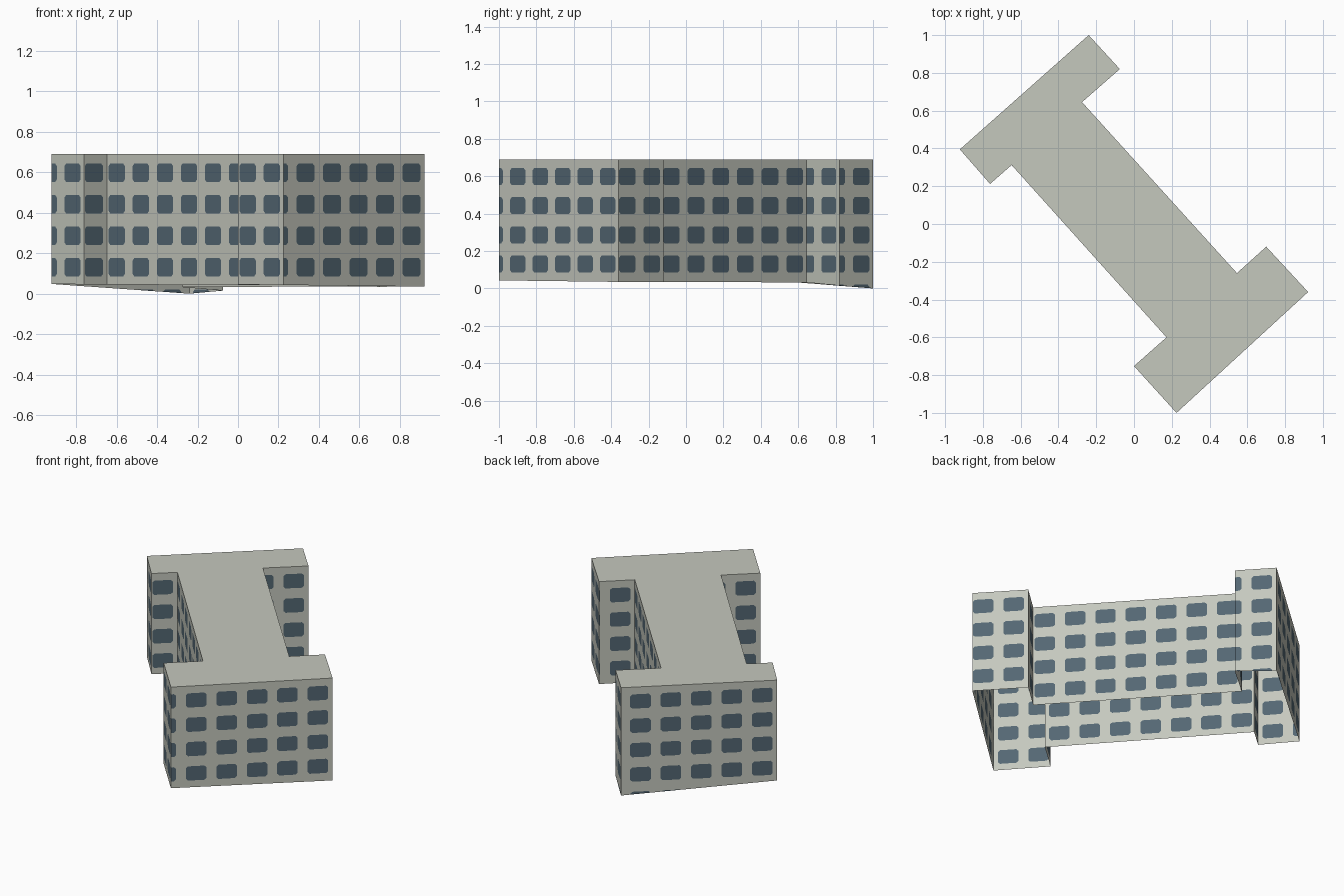
import bpy, bmesh
from mathutils import Vector, Matrix

if "Cube" in bpy.data.objects:
    bpy.data.objects.remove(bpy.data.objects["Cube"])

ROOF_Z = 0.69
TILE_W, TILE_H = 0.178, 0.1558      # window spacing
WIN_W, WIN_H, CHAMFER = 0.12, 0.091, 0.012
OFFSET = 0.026                      # wall end to first window
TOP_ROW_Z = 0.598                   # centre of the top window row

# Footprint, counter-clockwise: x, y, ground height of each corner
CORNERS = [
    (0.225, -1.0, 0.043), (0.922, -0.36, 0.035), (0.70, -0.12, 0.034),
    (0.545, -0.26, 0.036), (-0.275, 0.645, 0.032), (-0.075, 0.82, 0.015),
    (-0.24, 1.0, 0.0), (-0.922, 0.395, 0.048), (-0.762, 0.212, 0.046),
    (-0.648, 0.312, 0.045), (0.172, -0.60, 0.042), (0.0, -0.752, 0.045),
]


def material(name, color):
    m = bpy.data.materials.new(name)
    m.diffuse_color = (*color, 1)
    m.use_nodes = True
    m.node_tree.nodes["Principled BSDF"].inputs["Base Color"].default_value = m.diffuse_color
    return m


concrete = material("pale_concrete", (0.56, 0.58, 0.515))
glass = material("blue_grey_glass", (0.088, 0.136, 0.172))


def add_object(name, bm):
    mesh = bpy.data.meshes.new(name)
    bm.to_mesh(mesh)
    bm.free()
    mesh.materials.append(concrete)
    mesh.materials.append(glass)
    obj = bpy.data.objects.new(name, mesh)
    bpy.context.collection.objects.link(obj)


def add_tile(bm, cx, cz):
    """One wall tile with a chamfered window cut into it."""
    hw, hh, c = WIN_W / 2, WIN_H / 2, CHAMFER
    ring = [(-hw + c, -hh), (hw - c, -hh), (hw, -hh + c), (hw, hh - c),
            (hw - c, hh), (-hw + c, hh), (-hw, hh - c), (-hw, -hh + c)]
    win = [bm.verts.new((cx + x, 0, cz + z)) for x, z in ring]
    out = [bm.verts.new((cx + x * TILE_W / 2, 0, cz + z * TILE_H / 2))
           for x, z in ((-1, -1), (1, -1), (1, 1), (-1, 1))]
    bm.faces.new(win).material_index = 1
    for i in range(4):
        a, b = win[2 * i], win[2 * i + 1]
        bm.faces.new((out[i], out[(i + 1) % 4], b, a))
        bm.faces.new((out[(i + 1) % 4], win[(2 * i + 2) % 8], b))


def trim(bm, co, no):
    bmesh.ops.bisect_plane(bm, geom=bm.verts[:] + bm.edges[:] + bm.faces[:],
                           plane_co=co, plane_no=no, clear_outer=True, dist=1e-6)


def build_wall(name, p0, p1):
    a, b = Vector(p0[:2]), Vector(p1[:2])
    length = (b - a).length
    bm = bmesh.new()
    first = OFFSET + WIN_W / 2
    for col in range(-1, int(length / TILE_W) + 2):
        for row in range(-1, 5):
            add_tile(bm, length - first - col * TILE_W, TOP_ROW_Z - row * TILE_H)
    # Trim to the wall ends, the roof line and the sloping ground line
    bmesh.ops.remove_doubles(bm, verts=bm.verts[:], dist=1e-5)
    trim(bm, (0, 0, 0), (-1, 0, 0))
    trim(bm, (length, 0, 0), (1, 0, 0))
    trim(bm, (0, 0, ROOF_Z), (0, 0, 1))
    trim(bm, (0, 0, p0[2]), (p1[2] - p0[2], 0, -length))
    # Stand the wall on its footprint edge
    d = (b - a) / length
    bm.transform(Matrix(((d.x, -d.y, 0, a.x), (d.y, d.x, 0, a.y),
                         (0, 0, 1, 0), (0, 0, 0, 1))))
    add_object(name, bm)


# Walls around the footprint (open underneath)
for i, p in enumerate(CORNERS):
    build_wall(f"wall_{i + 1}", p, CORNERS[(i + 1) % len(CORNERS)])

# Flat roof
bm = bmesh.new()
bm.faces.new([bm.verts.new((x, y, ROOF_Z)) for x, y, _ in CORNERS])
add_object("roof", bm)
